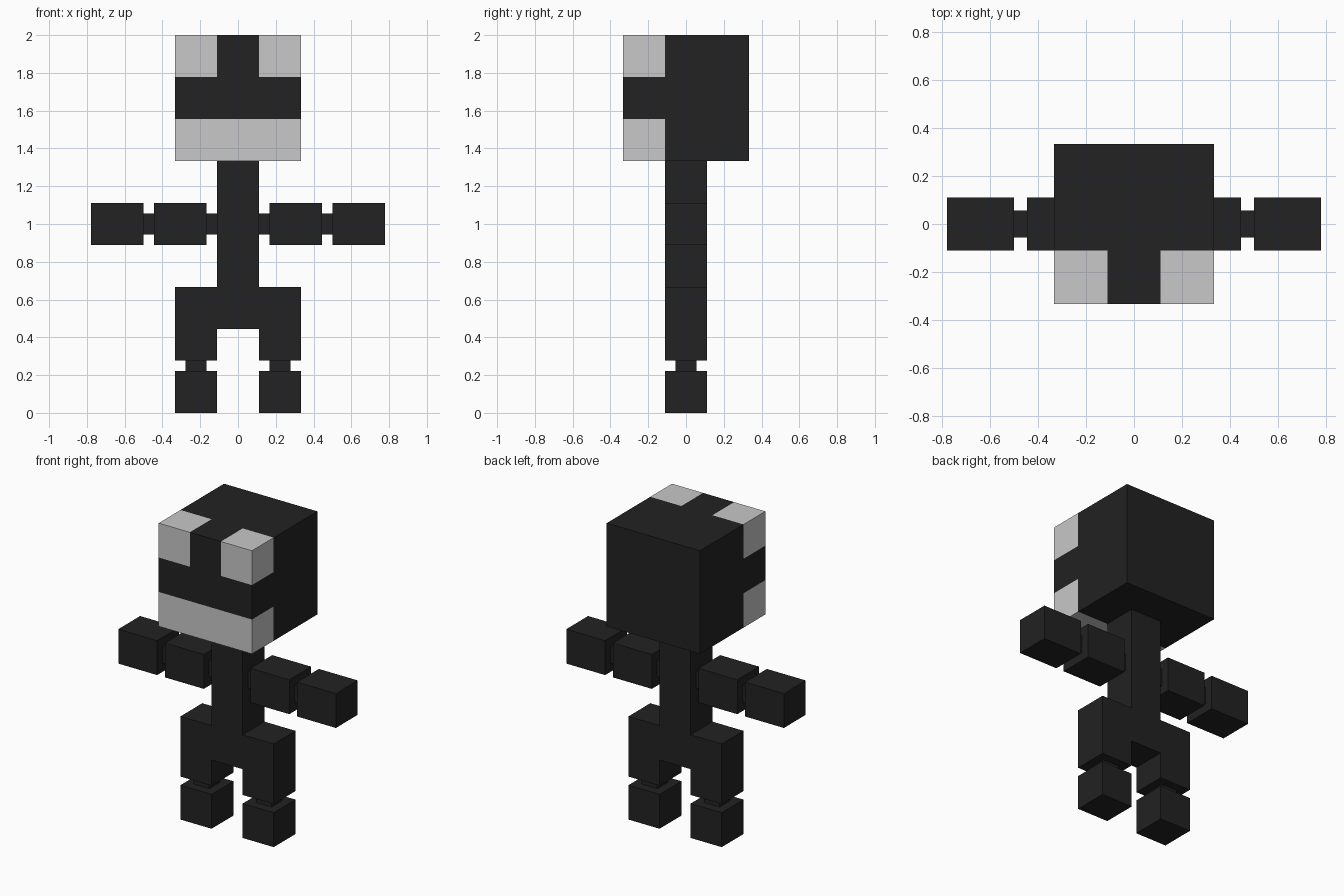
import bpy, bmesh

if "Cube" in bpy.data.objects:
    bpy.data.objects.remove(bpy.data.objects["Cube"])

U = 2 / 9  # edge of one body block


def material(name, value):
    m = bpy.data.materials.new(name)
    m.diffuse_color = (value, value, value, 1)
    m.use_nodes = True
    m.node_tree.nodes["Principled BSDF"].inputs["Base Color"].default_value = m.diffuse_color
    return m


charcoal = material("charcoal", 0.016)
light_grey = material("light_grey", 0.578)


def block(name, lo, hi, cuts=0):
    """Box between two corners, optionally divided into a grid."""
    bm = bmesh.new()
    bmesh.ops.create_cube(bm, size=1)
    for v in bm.verts:
        v.co = [(a + b) / 2 + c * (b - a) for a, b, c in zip(lo, hi, v.co)]
    if cuts:
        bmesh.ops.subdivide_edges(bm, edges=bm.edges[:], cuts=cuts, use_grid_fill=True)
    mesh = bpy.data.meshes.new(name)
    bm.to_mesh(mesh)
    bm.free()
    obj = bpy.data.objects.new(name, mesh)
    bpy.context.collection.objects.link(obj)
    mesh.materials.append(charcoal)
    return obj


def centred(name, x0, x1, z0, z1, half_depth):
    return block(name, (x0, -half_depth, z0), (x1, half_depth, z1))


# Head: 3 x 3 grid on each side, front jaw row and brow corners are light
head = block("head", (-1.5 * U, -1.5 * U, 6 * U), (1.5 * U, 1.5 * U, 9 * U), cuts=2)
head.data.materials.append(light_grey)
for f in head.data.polygons:
    x, y, z = f.center
    jaw = z < 7 * U
    brow = z > 8 * U and abs(x) > U / 2
    if y < -U / 2 and (jaw or brow):
        f.material_index = 1

# Torso and hips
centred("torso", -U / 2, U / 2, 3 * U, 6 * U, U / 2)
centred("hips", -1.5 * U, 1.5 * U, 2 * U, 3 * U, U / 2)

# Limbs: blocks joined by thinner links, given as inner x, outer x, bottom, top, half depth
LIMBS = {
    "shoulder": (0.5 * U, 0.75 * U, 4.25 * U, 4.75 * U, U / 4),
    "upper_arm": (0.75 * U, 2 * U, 4 * U, 5 * U, U / 2),
    "elbow": (2 * U, 2.25 * U, 4.25 * U, 4.75 * U, U / 4),
    "forearm": (2.25 * U, 3.5 * U, 4 * U, 5 * U, U / 2),
    "thigh": (0.5 * U, 1.5 * U, 1.25 * U, 2 * U, U / 2),
    "knee": (0.75 * U, 1.25 * U, U, 1.25 * U, U / 4),
    "foot": (0.5 * U, 1.5 * U, 0, U, U / 2),
}
for name, (x0, x1, z0, z1, d) in LIMBS.items():
    centred(name + "_right", x0, x1, z0, z1, d)
    centred(name + "_left", -x1, -x0, z0, z1, d)
